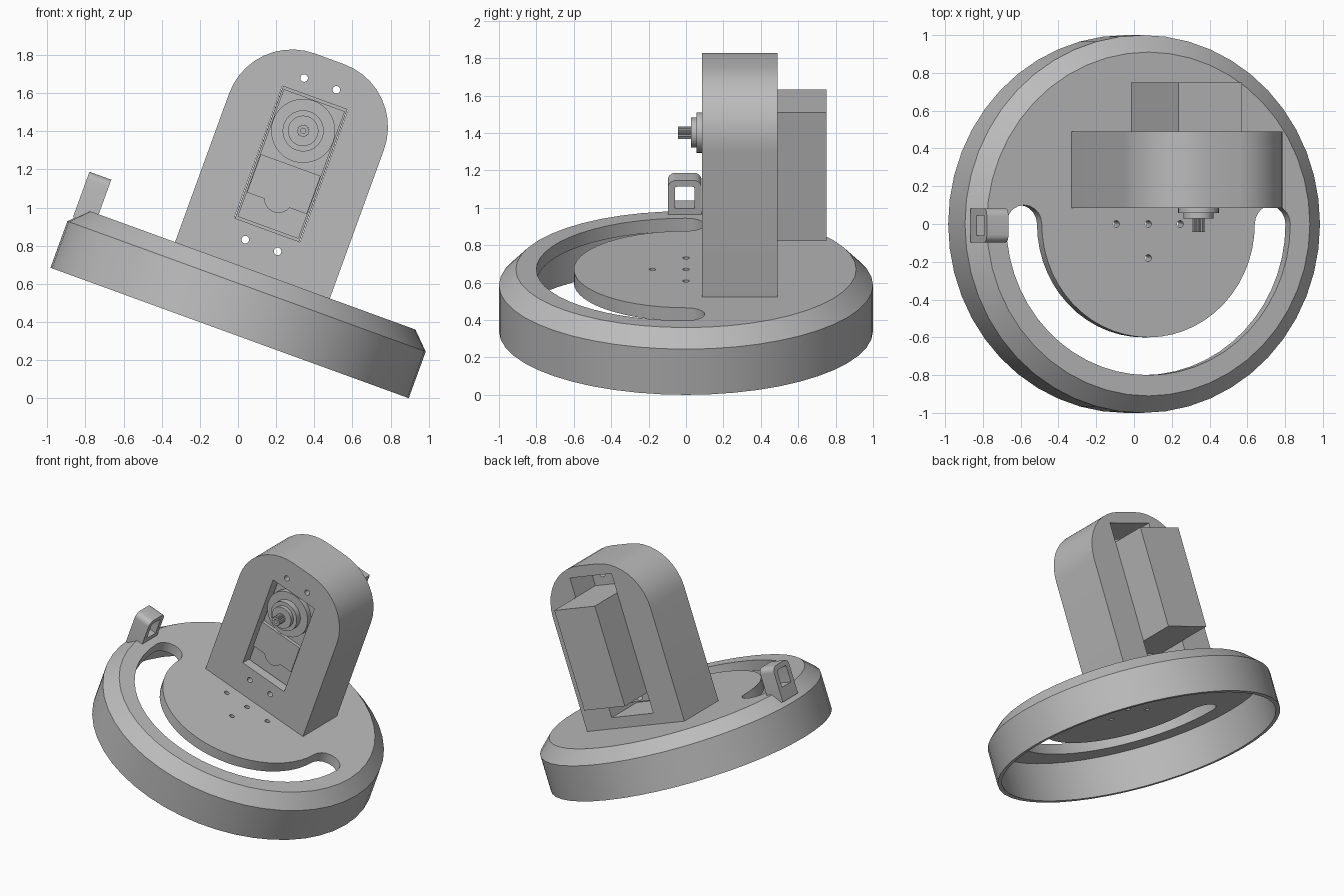
import bpy, bmesh
from math import cos, sin, pi, radians
from mathutils import Matrix

if "Cube" in bpy.data.objects:
    bpy.data.objects.remove(bpy.data.objects["Cube"], do_unlink=True)

grey = bpy.data.materials.new("plain grey")
grey.use_nodes = True
grey.diffuse_color = (0.5, 0.5, 0.5, 1)
grey.node_tree.nodes["Principled BSDF"].inputs["Base Color"].default_value = (0.5, 0.5, 0.5, 1)

# Everything is modelled upright, then tilted as a whole
TILT = Matrix.Translation((-0.044, 0, 0.342)) @ Matrix.Rotation(radians(20), 4, 'Y')
SHAFT = 1.128          # height of the output shaft
parts = []


def finish(bm, name, keep=True):
    bmesh.ops.recalc_face_normals(bm, faces=bm.faces)
    mesh = bpy.data.meshes.new(name)
    bm.to_mesh(mesh)
    bm.free()
    mesh.materials.append(grey)
    ob = bpy.data.objects.new(name, mesh)
    bpy.context.collection.objects.link(ob)
    if keep:
        parts.append(ob)
    return ob


def loft(name, rings, keep=True):
    """Skin a list of equal rings and cap both ends."""
    bm = bmesh.new()
    loops = [[bm.verts.new(p) for p in ring] for ring in rings]
    n = len(loops[0])
    for a, b in zip(loops, loops[1:]):
        for i in range(n):
            bm.faces.new((a[i], a[(i + 1) % n], b[(i + 1) % n], b[i]))
    bm.faces.new(loops[0])
    bm.faces.new(loops[-1])
    return finish(bm, name, keep)


def prism(name, outline, axis, lo, hi, keep=True):
    """Extrude a flat outline along x, y or z."""
    place = {'x': lambda p, d: (d, p[0], p[1]),
             'y': lambda p, d: (p[0], d, p[1]),
             'z': lambda p, d: (p[0], p[1], d)}[axis]
    return loft(name, [[place(p, d) for p in outline] for d in (lo, hi)], keep)


def arc(cx, cy, r, a0, a1, n):
    angles = [radians(a0 + (a1 - a0) * i / n) for i in range(n + 1)]
    return [(cx + r * cos(a), cy + r * sin(a)) for a in angles]


def circle(cx, cy, r, n=32):
    return arc(cx, cy, r, 0, 360, n)[:-1]


def rect(x0, x1, y0, y1):
    return [(x0, y0), (x1, y0), (x1, y1), (x0, y1)]


def arch(x0, x1, y0, y1, r, n=10):
    """Rectangle with its two upper corners rounded."""
    return ([(x0, y0), (x1, y0)] + arc(x1 - r, y1 - r, r, 0, 90, n)
            + arc(x0 + r, y1 - r, r, 90, 180, n))


def cut(ob, outline, axis, lo, hi):
    tool = prism("cutter", outline, axis, lo, hi, keep=False)
    tool.hide_render = True
    mod = ob.modifiers.new("cut", 'BOOLEAN')
    mod.operation, mod.solver, mod.object = 'DIFFERENCE', 'EXACT', tool
    bpy.context.view_layer.objects.active = ob
    bpy.ops.object.modifier_apply(modifier=mod.name)
    bpy.data.objects.remove(tool, do_unlink=True)


# Hollow round base with a chamfered shoulder
shell = [(0.91, 0.35), (1, 0.26), (1, 0), (0.97, 0), (0.97, 0.275)]
base = loft("round_base", [[(x, y, z) for x, y in circle(0, 0, r, 48)] for r, z in shell])

# Half-ring slot with rounded ends, and small screw holes
slot = (arc(0, 0, 0.8, 180, 360, 28) + arc(0.7, 0, 0.1, 0, 180, 10)[1:-1]
        + arc(0, 0, 0.6, 360, 180, 28) + arc(-0.7, 0, 0.1, 0, 180, 10)[1:-1])
cut(base, slot, 'z', 0.2, 0.5)
for x, y in ((0, 0), (0.18, 0), (-0.18, 0), (0, -0.18)):
    cut(base, circle(x, y, 0.018, 12), 'z', 0.2, 0.5)

# Upright motor mount: front window, rear pocket, four screw holes
mount = prism("motor_mount", arch(-0.432, 0.432, 0.349, 1.53, 0.35), 'y', 0.085, 0.49)
cut(mount, rect(-0.183, 0.183, 0.575, 1.312), 'y', 0, 0.3)
cut(mount, rect(-0.184, 0.184, 0.43, 1.45), 'y', 0.19, 0.6)
screws = [(x, z) for x in (-0.09, 0.09) for z in (0.488, 1.39)]
for x, z in screws:
    cut(mount, circle(x, z, 0.02, 16), 'y', 0, 0.3)

# Motor: rear case, mounting flange, front case
prism("motor_case", rect(-0.18, 0.18, 0.578, 1.309), 'y', 0.2, 0.75)
flange = prism("motor_flange", rect(-0.179, 0.179, 0.455, 1.425), 'y', 0.192, 0.262)
for x, z in screws:
    cut(flange, circle(x, z, 0.025, 16), 'y', 0.1, 0.3)
prism("motor_front_case", rect(-0.17, 0.17, 0.588, 1.299), 'y', 0.14, 0.2)
prism("gear_cover", rect(-0.167, 0.167, 0.724, 0.937), 'y', 0.115, 0.14)
prism("small_gear_boss", circle(0, 0.75, 0.075), 'y', 0.12, 0.14)
prism("gear_boss", circle(0, SHAFT, 0.168, 40), 'y', 0.1, 0.14)
for name, r, lo, hi in (("bearing_ring", 0.108, 0.057, 0.1),
                        ("bearing_cap", 0.08, 0.028, 0.057)):
    prism(name, circle(0, SHAFT, r), 'y', lo, hi)

# Splined output shaft with a screw hole
spline = [(r * cos(a), SHAFT + r * sin(a)) for i in range(32)
          for r, a in [(0.034 if i % 2 else 0.029, i * pi / 16)]]
shaft = prism("output_shaft", spline, 'y', -0.042, 0.028)
cut(shaft, circle(0, SHAFT, 0.014, 12), 'y', -0.1, 0.0)

# Small square loop standing on the rim
loop = prism("rim_loop", arch(-0.097, 0.083, 0.29, 0.543, 0.04, 5), 'x', -0.98, -0.858)
cut(loop, arch(-0.06, 0.046, 0.385, 0.508, 0.012, 4), 'x', -1.1, -0.7)

# Tilt the parts and smooth the curved faces
bpy.ops.object.select_all(action='DESELECT')
for ob in parts:
    ob.data.transform(TILT)
    ob.select_set(True)
bpy.context.view_layer.objects.active = base
bpy.ops.object.shade_smooth_by_angle(angle=radians(25))
